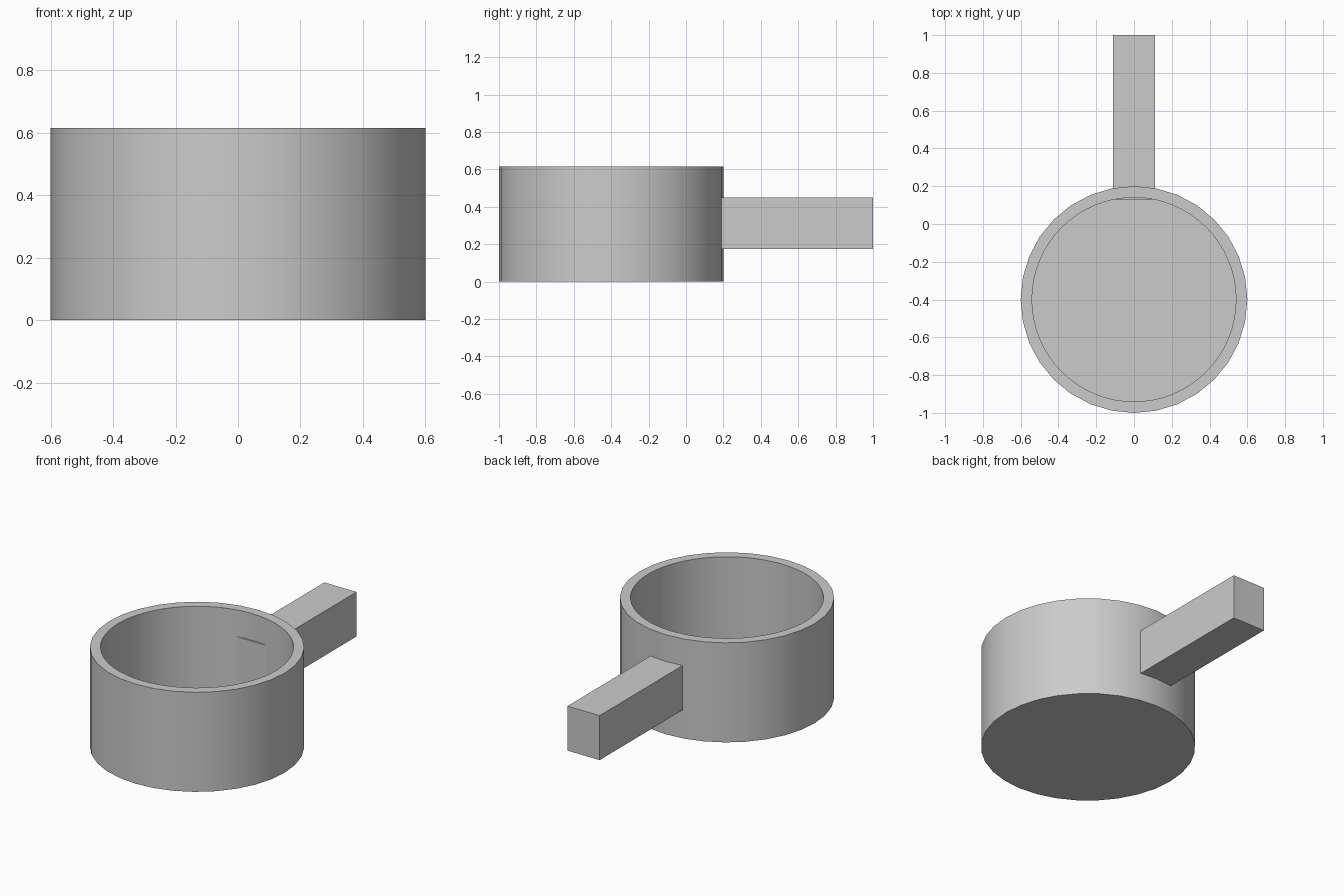
import bpy
import math

default = bpy.data.objects.get("Cube")
if default:
    bpy.data.objects.remove(default, do_unlink=True)

# Plain grey material
GREY = (0.6, 0.6, 0.6, 1.0)
grey = bpy.data.materials.new("plain_grey")
grey.use_nodes = True
grey.diffuse_color = GREY
bsdf = next(n for n in grey.node_tree.nodes if n.type == 'BSDF_PRINCIPLED')
bsdf.inputs["Base Color"].default_value = GREY

CUP_Y = -0.4
HEIGHT = 0.615
FLOOR = 0.06


def cylinder(name, sides, radius, bottom, top):
    bpy.ops.mesh.primitive_cylinder_add(
        vertices=sides, radius=radius, depth=top - bottom,
        location=(0, CUP_Y, (bottom + top) / 2))
    obj = bpy.context.object
    obj.name = name
    obj.data.materials.append(grey)
    return obj


# Hollow cup: outer drum with the bowl cut out of it
hollow = cylinder("bowl_cutter", 64, 0.54, FLOOR, HEIGHT + 0.2)
hollow.hide_render = True
cup = cylinder("cup", 32, 0.6, 0, HEIGHT)
cut = cup.modifiers.new("bowl", 'BOOLEAN')
cut.operation = 'DIFFERENCE'
cut.solver = 'EXACT'
cut.object = hollow
bpy.ops.object.modifier_apply(modifier=cut.name)
bpy.data.objects.remove(hollow, do_unlink=True)
bpy.ops.object.shade_smooth_by_angle(angle=math.radians(30))

# Straight square handle, its root just breaking through the inner wall
y0, y1, z0, z1 = 0.13, 1.0, 0.175, 0.45
bpy.ops.mesh.primitive_cube_add(size=1, location=(0, (y0 + y1) / 2, (z0 + z1) / 2))
handle = bpy.context.object
handle.name = "handle"
handle.scale = (0.22, y1 - y0, z1 - z0)
bpy.ops.object.transform_apply(location=False, rotation=False, scale=True)
handle.data.materials.append(grey)
